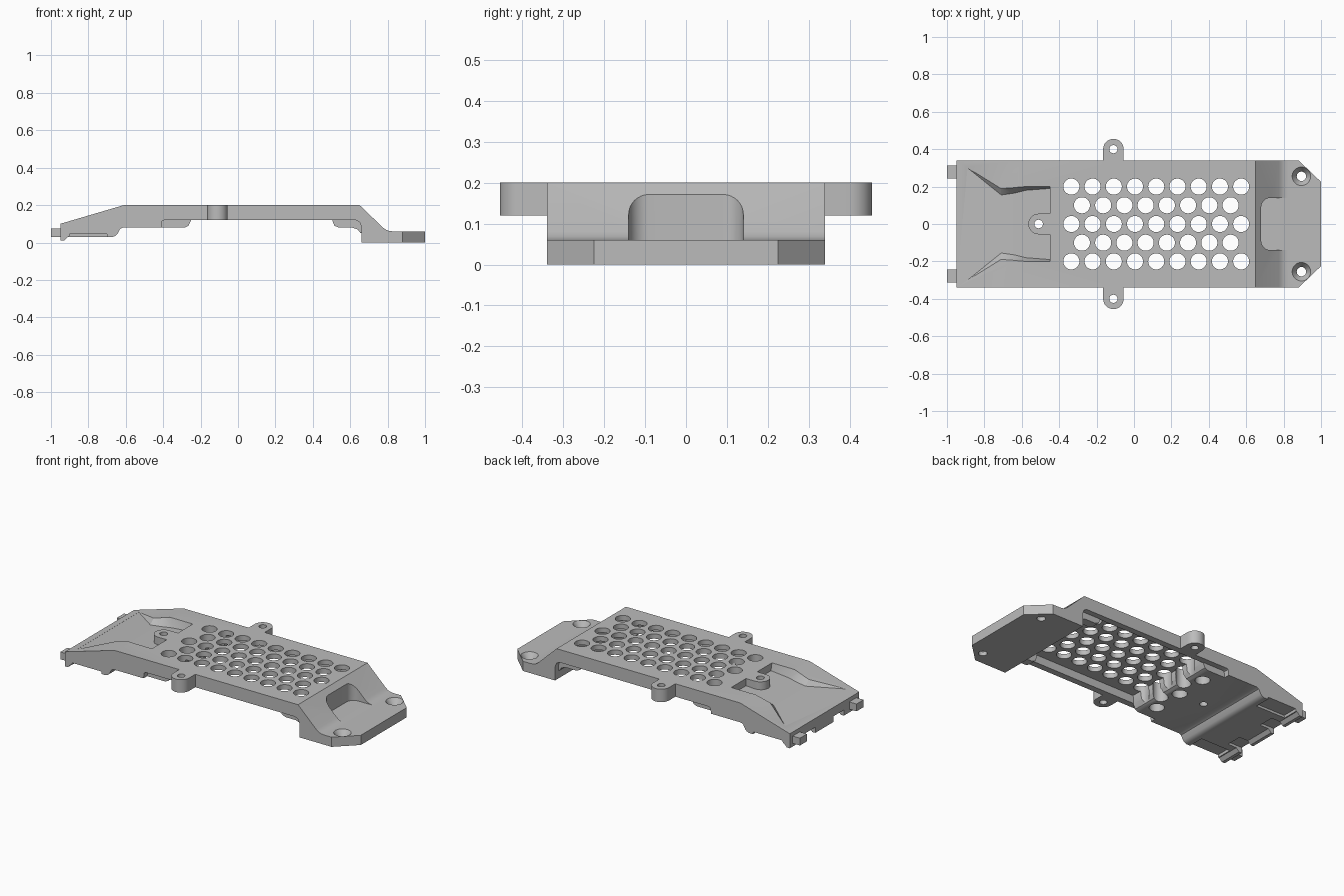
import bpy, bmesh, math

if "Cube" in bpy.data.objects:
    bpy.data.objects.remove(bpy.data.objects["Cube"])

grey = bpy.data.materials.new("plain grey")
grey.diffuse_color = (0.5, 0.5, 0.5, 1)
grey.use_nodes = True
grey.node_tree.nodes["Principled BSDF"].inputs["Base Color"].default_value = grey.diffuse_color


def prism(name, pts, a, b, axis):
    """Extrude a closed outline along 'y' (points x,z) or 'z' (points x,y)."""
    bm = bmesh.new()
    put = (lambda p, t: (p[0], t, p[1])) if axis == 'y' else (lambda p, t: (p[0], p[1], t))
    lo = [bm.verts.new(put(p, a)) for p in pts]
    hi = [bm.verts.new(put(p, b)) for p in pts]
    bm.faces.new(lo)
    bm.faces.new(hi)
    n = len(pts)
    for i in range(n):
        bm.faces.new((lo[i], lo[(i + 1) % n], hi[(i + 1) % n], hi[i]))
    bmesh.ops.recalc_face_normals(bm, faces=bm.faces)
    return finish(name, bm)


def finish(name, bm):
    me = bpy.data.meshes.new(name)
    bm.to_mesh(me)
    bm.free()
    me.materials.append(grey)
    ob = bpy.data.objects.new(name, me)
    bpy.context.collection.objects.link(ob)
    return ob


def box(name, x0, x1, y0, y1, z0, z1):
    return prism(name, [(x0, y0), (x1, y0), (x1, y1), (x0, y1)], z0, z1, 'z')


def arc(cx, cy, r, a0, a1, n=8):
    return [(cx + r * math.cos(math.radians(a0 + (a1 - a0) * i / n)),
             cy + r * math.sin(math.radians(a0 + (a1 - a0) * i / n))) for i in range(n + 1)]


def drill(x, y, r, z0, z1, r_top=None, n=32):
    bm = bmesh.new()
    ret = bmesh.ops.create_cone(bm, cap_ends=True, segments=n, radius1=r,
                                radius2=r_top or r, depth=z1 - z0)
    bmesh.ops.translate(bm, verts=ret["verts"], vec=(x, y, (z0 + z1) / 2))
    return finish("drill", bm)


def combine(target, tools, op):
    """Apply one boolean with a list of tools, then remove the tools."""
    for tool in tools:
        tool.hide_render = True
        m = target.modifiers.new("cut", 'BOOLEAN')
        m.operation, m.solver, m.object = op, 'EXACT', tool
        bpy.context.view_layer.objects.active = target
        bpy.ops.object.modifier_apply(modifier=m.name)
        bpy.data.objects.remove(tool)


# main cover: side profile across the full width
profile = [(-0.95, 0.10), (-0.61, 0.20), (0.65, 0.20)]
profile += [(0.775, 0.08), (0.79, 0.069), (0.805, 0.063), (0.825, 0.06)]
profile += [(1, 0.06), (1, 0), (0.66, 0), (0.66, 0.085), (0.65, 0.11), (0.63, 0.12),
            (-0.395, 0.12), (-0.405, 0.115), (-0.41, 0.08), (-0.615, 0.08),
            (-0.63, 0.073), (-0.645, 0.045), (-0.655, 0.036), (-0.67, 0.03),
            (-0.91, 0.03), (-0.93, 0.01), (-0.95, 0.01)]
cover = prism("vented_cover", profile, -0.34, 0.34, 'y')

# underside pocket and the clipped corners of the foot
cuts = [prism("pocket", [(-0.25, 0.05), (-0.25, 0.17), (0.65, 0.17), (0.65, 0.05)], -0.30, 0.30, 'y')]
for s in (-1, 1):
    cuts.append(prism("corner", [(0.88, s * 0.34), (0.88, s * 0.5), (1.1, s * 0.5),
                                 (1.1, s * 0.13), (1, s * 0.225)], -0.1, 0.3, 'z'))
    # shallow relief and notches under the low end
    cuts.append(prism("relief", [(-0.91, 0), (-0.90, 0.045), (-0.70, 0.045), (-0.69, 0)],
                      s * 0.24, s * 0.4, 'y'))
    cuts.append(box("notch", -1.1, -0.85, *sorted((s * 0.09, s * 0.19)), -0.1, 0.045))

# arched recess in the steep slope
arch = [(0.95, -0.14), (0.95, 0.14)]
arch = arc(0.73, 0.09, 0.05, 90, 180) + arc(0.73, -0.09, 0.05, 180, 270)
arch += [(0.86, -0.14), (0.86, 0.14)]
cuts.append(prism("arch", arch, 0.0602, 0.3, 'z'))

# scoop: flared ramp sinking into the top, with leaning side walls
stations = [(-0.89, 0.117, 0.30, 0.31), (-0.71, 0.142, 0.155, 0.19),
            (-0.64, 0.146, 0.165, 0.195), (-0.58, 0.149, 0.18, 0.20), (-0.45, 0.155, 0.19, 0.20)]
bm = bmesh.new()
rings = []
for x, z, w0, w1 in stations:
    rim = min(0.20, 0.10 + (x + 0.95) * 0.10 / 0.34)
    sec = [(-w1, 0.3), (-w1, rim + 0.001), (-w0, z), (w0, z), (w1, rim + 0.001), (w1, 0.3)]
    rings.append([bm.verts.new((x, y, h)) for y, h in sec])
for a, b in zip(rings, rings[1:]):
    for i in range(6):
        j = (i + 1) % 6
        bm.faces.new((a[i], a[j], b[j], b[i]))
bm.faces.new(rings[0])
bm.faces.new(rings[-1])
bmesh.ops.triangulate(bm, faces=bm.faces)
bmesh.ops.recalc_face_normals(bm, faces=bm.faces)
cuts.append(finish("scoop", bm))
combine(cover, cuts, 'DIFFERENCE')

# parts fused to the cover: inner step, ribs, screw boss, ears, end tabs
adds = [prism("inner_step", [(-0.42, 0.08), (-0.285, 0.08), (-0.265, 0.09), (-0.25, 0.12),
                             (-0.245, 0.18), (-0.42, 0.14)], -0.305, 0.305, 'y'),
        prism("boss", arc(-0.51, 0, 0.055, 90, 270, 16) + [(-0.44, -0.055), (-0.44, 0.055)],
              0.12, 0.20, 'z')]
for s in (-1, 1):
    adds.append(prism("rib", [(0.50, 0.18), (0.505, 0.115), (0.515, 0.09), (0.54, 0.08), (0.61, 0.08),
                              (0.64, 0.07), (0.655, 0.05), (0.67, 0.05), (0.67, 0.18)],
                      s * 0.25, s * 0.305, 'y'))
    ear = [(x, s * y) for x, y in arc(-0.11, 0.40, 0.055, 0, 180, 16)]
    adds.append(prism("ear", ear + [(-0.165, s * 0.32), (-0.055, s * 0.32)], 0.12, 0.20, 'z'))
    adds.append(box("tab", -1, -0.94, *sorted((s * 0.243, s * 0.312)), 0.03, 0.075))
combine(cover, adds, 'UNION')

# staggered vent holes
holes = []
for row in range(-2, 3):
    odd = row % 2
    for i in range(8 if odd else 9):
        holes.append(drill(-0.335 + 0.1135 * (i + 0.5 * odd), row * 0.1, 0.043, 0.05, 0.3))

# screw holes with countersinks on the foot and boss
for s in (-1, 1):
    holes.append(drill(-0.11, s * 0.40, 0.022, 0, 0.3))
    holes.append(drill(0.895, s * 0.255, 0.025, -0.1, 0.2))
    holes.append(drill(0.895, s * 0.255, 0.025, 0.025, 0.065, 0.053))
holes.append(drill(-0.51, 0, 0.023, 0.04, 0.3))
combine(cover, holes, 'DIFFERENCE')

# smooth curved walls, crisp edges
bpy.ops.object.select_all(action='DESELECT')
cover.select_set(True)
bpy.context.view_layer.objects.active = cover
bpy.ops.object.shade_smooth_by_angle(angle=math.radians(28))
